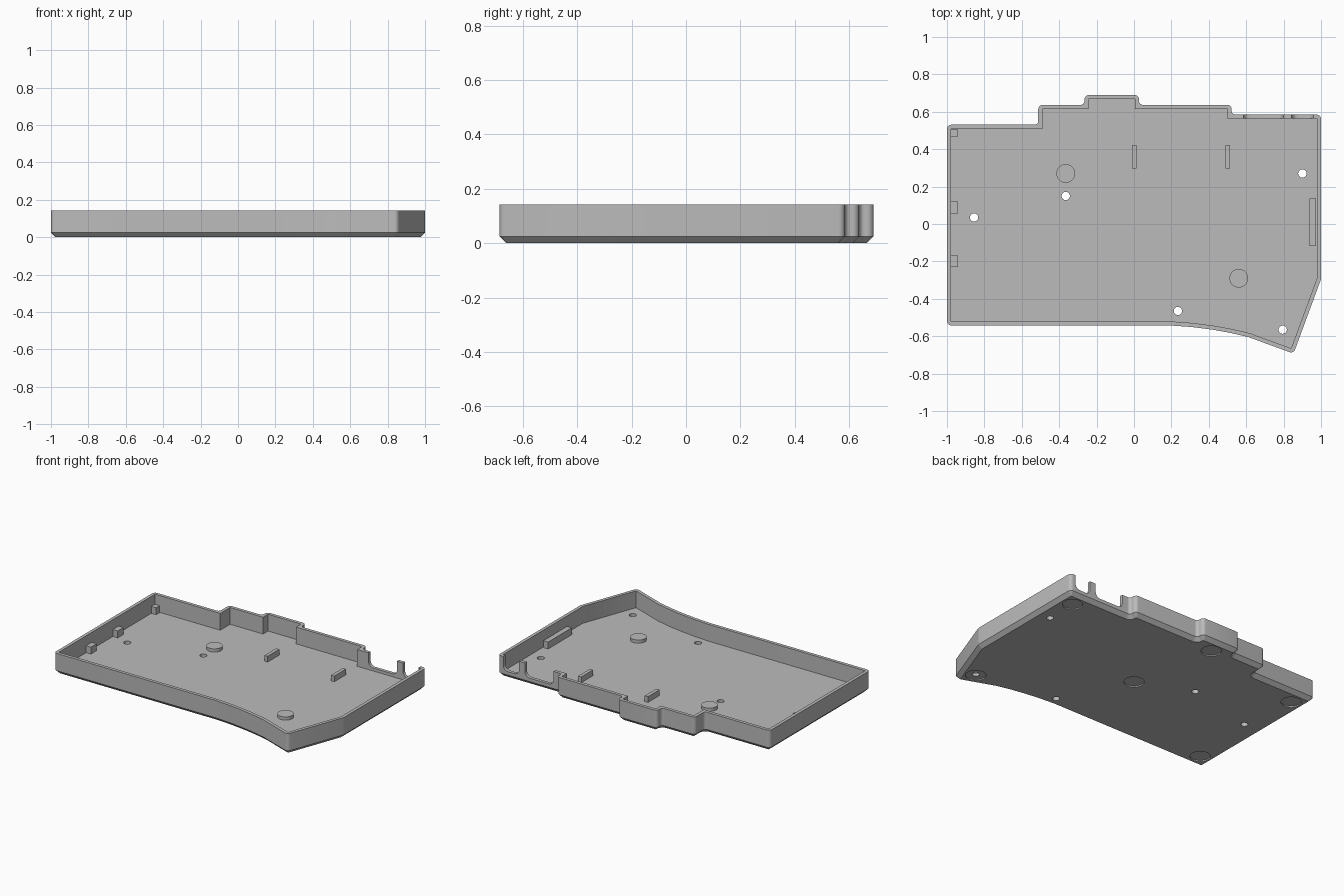
import bpy, bmesh, math
from mathutils import Vector

if "Cube" in bpy.data.objects:
    bpy.data.objects.remove(bpy.data.objects["Cube"])

HEIGHT, FLOOR, CHAMFER, WALL = 0.142, 0.028, 0.025, 0.022

grey = bpy.data.materials.new("light_grey_plastic")
grey.use_nodes = True
grey.diffuse_color = (0.5, 0.5, 0.5, 1)
grey.node_tree.nodes["Principled BSDF"].inputs["Base Color"].default_value = (0.5, 0.5, 0.5, 1)


def offset(points, distance):
    """Move every side of a counter-clockwise outline inwards."""
    result = []
    for i, point in enumerate(points):
        p = Vector(point)
        a = (p - Vector(points[i - 1])).normalized()
        b = (Vector(points[(i + 1) % len(points)]) - p).normalized()
        na, nb = Vector((-a.y, a.x)), Vector((-b.y, b.x))
        result.append(p + (na + nb) * distance / (1 + na.dot(nb)))
    return result


def fillet(points, convex, concave, steps=6):
    """Round the corners of an outline, leaving gentle bends alone."""
    result = []
    for i, point in enumerate(points):
        p = Vector(point)
        a = (p - Vector(points[i - 1])).normalized()
        b = (Vector(points[(i + 1) % len(points)]) - p).normalized()
        turn = math.atan2(a.cross(b), a.dot(b))
        radius = convex if turn > 0 else concave
        if abs(turn) < 0.3:
            result.append(p)
            continue
        reach = radius * math.tan(abs(turn) / 2)
        side = Vector((-a.y, a.x)) * math.copysign(1, turn)
        centre = p - a * reach + side * radius
        for k in range(steps + 1):
            t = abs(turn) * k / steps
            result.append(centre - side * radius * math.cos(t) + a * radius * math.sin(t))
    return result


def loft(name, rings):
    """Closed solid from stacked (outline, z) rings."""
    bm = bmesh.new()
    loops = [[bm.verts.new((p[0], p[1], z)) for p in pts] for pts, z in rings]
    n = len(loops[0])
    for low, high in zip(loops, loops[1:]):
        for i in range(n):
            j = (i + 1) % n
            bm.faces.new((low[i], low[j], high[j], high[i]))
    bm.faces.new(loops[0][::-1])
    bm.faces.new(loops[-1])
    bmesh.ops.recalc_face_normals(bm, faces=bm.faces)
    mesh = bpy.data.meshes.new(name)
    bm.to_mesh(mesh)
    bm.free()
    mesh.materials.append(grey)
    obj = bpy.data.objects.new(name, mesh)
    bpy.context.collection.objects.link(obj)
    return obj


def circle(x, y, radius, count=40):
    return [(x + radius * math.cos(math.tau * i / count),
             y + radius * math.sin(math.tau * i / count)) for i in range(count)]


def disc(name, x, y, radius, z0, z1):
    ring = circle(x, y, radius)
    return loft(name, [(ring, z0), (ring, z1)])


def block(name, x0, x1, y0, y1, top):
    ring = [(x0, y0), (x1, y0), (x1, y1), (x0, y1)]
    return loft(name, [(ring, FLOOR - 0.004), (ring, top)])


def smooth(obj):
    obj.data.shade_smooth()
    obj.data.set_sharp_from_angle(angle=math.radians(30))


# Tray outline, counter-clockwise from the front corner
outline = [(-1, -0.543), (0.2, -0.543), (0.31, -0.551), (0.42, -0.565), (0.51, -0.581),
           (0.61, -0.604), (0.853, -0.693), (1, -0.295), (1, 0.585), (0.522, 0.585),
           (0.522, 0.637), (0.027, 0.637), (0.027, 0.69), (-0.265, 0.69),
           (-0.265, 0.637), (-0.512, 0.637), (-0.512, 0.531), (-1, 0.531)]
outer = fillet(outline, 0.024, 0.02)
base = fillet(offset(outline, CHAMFER), 0.003, 0.045)
tray = loft("tray", [(base, 0), (outer, CHAMFER), (outer, HEIGHT)])

# Hollow inside
inner = offset(outline, WALL)
cutters = [loft("cavity_cutter", [(inner, FLOOR), (inner, HEIGHT + 0.1)])]

# Screw holes through the floor
for x, y in [(-0.365, 0.15), (-0.855, 0.035), (0.235, -0.465), (0.795, -0.565), (0.9, 0.27)]:
    cutters.append(disc("hole_cutter", x, y, 0.022, -0.1, 0.1))

# Shallow round foot recesses underneath
for x, y in [(0.9, 0.485), (-0.12, 0.595), (-0.9, 0.43), (-0.9, -0.44), (0.795, -0.565), (0, 0)]:
    cutters.append(disc("recess_cutter", x, y, 0.063, -0.1, 0.008))

# Rounded cable openings in the back wall, drawn in x-z and turned upright
for x0, x1 in [(0.585, 0.798), (0.843, 0.96)]:
    shape = [(x0, 0.048), (x1, 0.048), (x1, 0.3), (x0, 0.3)]
    ring = fillet(shape, 0.035, 0.035)
    cutter = loft("opening_cutter", [(ring, -0.61), (ring, -0.53)])
    for v in cutter.data.vertices:
        v.co = (v.co.x, -v.co.z, v.co.y)
    cutter.data.flip_normals()
    bm = bmesh.new()
    bm.from_mesh(cutter.data)
    bmesh.ops.recalc_face_normals(bm, faces=bm.faces)
    bm.to_mesh(cutter.data)
    bm.free()
    cutters.append(cutter)

# Cut everything out, then drop the cutters
for cutter in cutters:
    cutter.hide_render = True
    mod = tray.modifiers.new("cut", 'BOOLEAN')
    mod.operation, mod.solver, mod.object = 'DIFFERENCE', 'EXACT', cutter
bpy.context.view_layer.update()
result = bpy.data.meshes.new_from_object(tray.evaluated_get(bpy.context.evaluated_depsgraph_get()))
tray.modifiers.clear()
tray.data = result
for cutter in cutters:
    bpy.data.objects.remove(cutter)
smooth(tray)

# Round pads on the floor
for name, x, y in [("back_pad", -0.365, 0.27), ("front_pad", 0.56, -0.29)]:
    smooth(disc(name, x, y, 0.05, FLOOR - 0.004, 0.05))

# Support blocks along the side walls
for i, (y0, y1) in enumerate([(0.468, 0.506), (0.057, 0.12), (-0.23, -0.168)]):
    block(f"side_block_{i + 1}", -0.979, -0.942, y0, y1, 0.075)
block("long_side_block", 0.938, 0.973, -0.117, 0.137, 0.075)

# Support ribs in the middle
for i, x in enumerate([0.002, 0.502]):
    block(f"support_rib_{i + 1}", x - 0.012, x + 0.012, 0.297, 0.422, 0.067)
